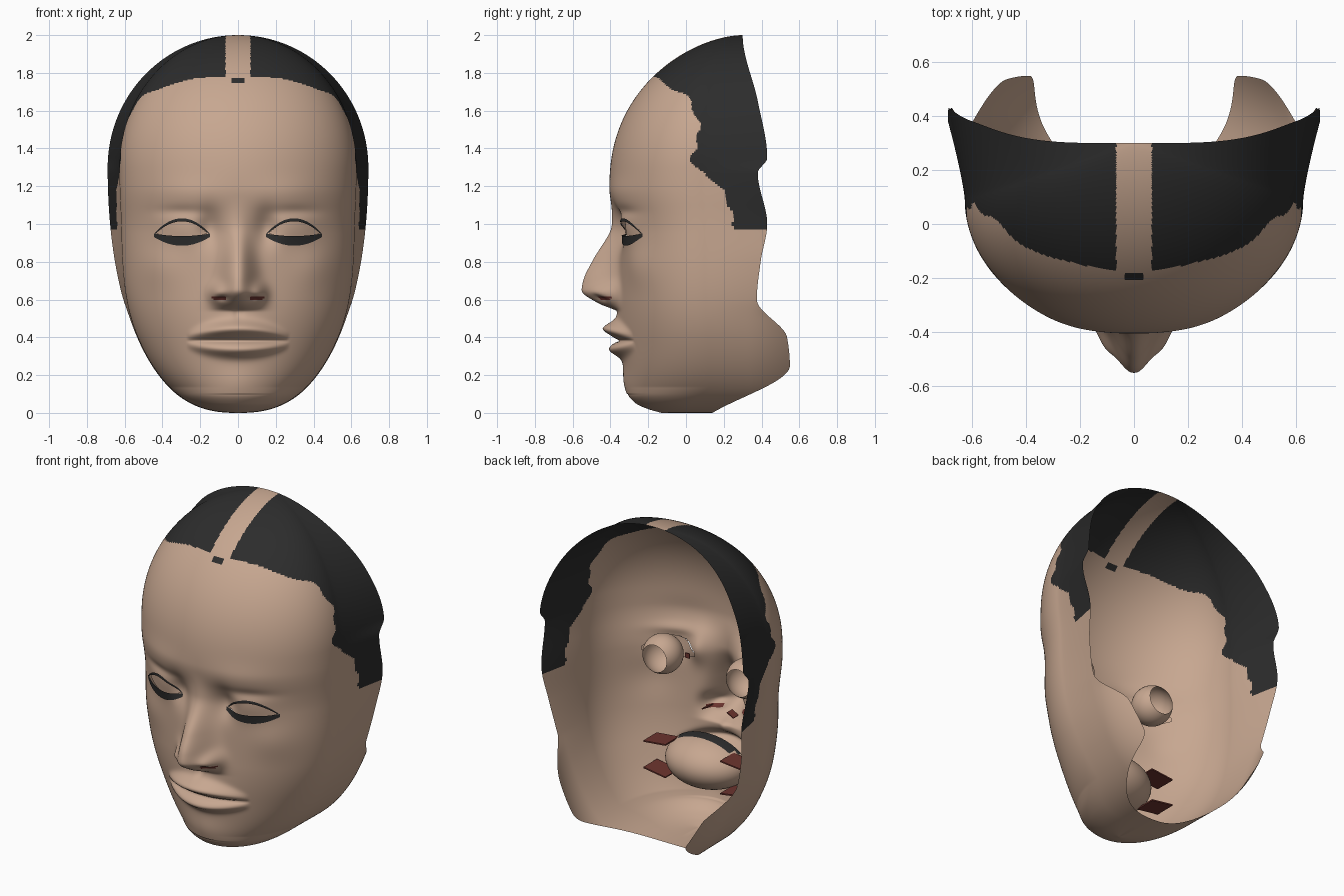
import bpy, bmesh, math
from functools import lru_cache
from mathutils import Matrix

if "Cube" in bpy.data.objects:
    bpy.data.objects.remove(bpy.data.objects["Cube"])


def material(name, rgb):
    m = bpy.data.materials.new(name)
    m.diffuse_color = (*rgb, 1)
    m.use_nodes = True
    m.node_tree.nodes["Principled BSDF"].inputs["Base Color"].default_value = m.diffuse_color
    return m


SKIN = material("skin tan", (0.57, 0.385, 0.28))
DARK = material("hair charcoal", (0.025, 0.025, 0.025))
RED = material("inner dark red", (0.15, 0.035, 0.028))

# Short profiles: (height z, value)
CHIN = ((0, -.13), (.02, -.2), (.05, -.265), (.1, -.307), (.35, -.335), (.6, -.36), (.95, -.365), (1.2, -.405))
BACK = ((0, .14), (.25, .55), (.4, .535), (.6, .375), (.8, .395), (1, .43), (1.27, .38), (1.35, .43),
        (1.65, .38), (2, .3))
NOSE = ((.54, 0), (.58, .1), (.65, .19), (.7, .182), (.8, .135), (1, .022), (1.15, 0))
HAIRLINE = ((1, .26), (1.2, .18), (1.33, .03), (1.5, .07), (1.68, 0), (1.71, -.08), (1.78, -.17), (1.84, -.3))


@lru_cache(maxsize=None)
def curve(p, z):
    """Smooth monotone interpolation of a profile."""
    if z <= p[0][0]:
        return p[0][1]
    if z >= p[-1][0]:
        return p[-1][1]
    s = [(b[1] - a[1]) / (b[0] - a[0]) for a, b in zip(p, p[1:])]
    i = max(k for k in range(len(s)) if p[k][0] <= z)

    def slope(k):
        if k == 0 or k == len(s):
            return 0 if k else s[0]
        a, b = s[k - 1], s[k]
        return 2 * a * b / (a + b) if a * b > 0 else 0
    h = p[i + 1][0] - p[i][0]
    t = (z - p[i][0]) / h
    return ((1 + 2 * t) * (1 - t) ** 2 * p[i][1] + t * (1 - t) ** 2 * h * slope(i)
            + t * t * (3 - 2 * t) * p[i + 1][1] + t * t * (t - 1) * h * slope(i + 1))


def arch(t, p, q):
    return max(0, 1 - max(0, t) ** p) ** (1 / q)


def ramp(z, a, b):
    t = min(1, max(0, (z - a) / (b - a)))
    return t * t * (3 - 2 * t)


def width(z):
    """Half width at the back edge."""
    return .69 * (arch((z - 1.3) / .7, 2, 2) if z > 1.3 else arch(1 - z / 1.3, 2.1, 2.5))


def cheek_width(z):
    """Half width where the face turns into the side."""
    return width(z) * (.985 - .075 * ramp(z, .4, 1.1))


def midline(z):
    return .295 - .7 * arch((z - 1.2) / .8, 2.2, 1.7) if z > 1.2 else curve(CHIN, z)


def side_start(z):
    f = midline(z)
    b = min(.42 - .12 * max(0, (z - 1.2) / .8) ** 2, curve(BACK, z) if z < .5 else 1)
    return f + .6 * (b - f)


def bump(x, z, cx, cz, rx, rz):
    return math.exp(-((x - cx) / rx) ** 2 - ((z - cz) / rz) ** 2)


def face_y(x, z):
    """Depth of the face surface: rounded section plus facial features."""
    x = abs(x)
    w, f, c = cheek_width(z), midline(z), side_start(z)
    y = c - (c - f) * arch(min(1, x / w) if w > 1e-6 else 0, 2, 2)
    if not .1 < z < 1.5:
        return y
    d = curve(NOSE, z) * math.exp(-(x / min(.1, .16 - .1 * z)) ** 2.2)
    d += .055 * bump(x, z, .11, .635, .042, .05)        # nostril wings
    d -= .025 * bump(x, z, .085, .608, .03, .014)       # nostril dents
    lip = max(0, 1 - (x / .27) ** 2)
    d += lip * .075 * bump(0, z, 0, .405 + .04 * lip, 1, .018 + .022 * lip)     # upper lip
    d += lip * .06 * bump(0, z, 0, .36 - .025 * lip, 1, .018 + .02 * lip)       # lower lip
    d -= .025 * lip ** .6 * bump(0, z, 0, .382, 1, .009)                        # mouth line
    d += .02 * bump(x, z, 0, .42, .2, .14)              # fullness around the mouth
    d -= .012 * bump(x, z, 0, .53, .022, .035)          # philtrum
    d += .012 * bump(x, z, 0, .16, .13, .08)            # chin
    d -= .045 * bump(x, z, .15, .98, .06, .09)          # eye hollows
    d += .018 * bump(x, z, .3, .98, .13, .08)           # lids
    d -= .012 * bump(x, z, .3, 1.065, .12, .03)         # lid crease
    d += .012 * bump(x, z, .27, 1.16, .18, .08)         # brows
    d += .018 * bump(x, z, .42, .78, .12, .12)          # cheekbones
    return y - d


# Eye opening outline
EX, EW, EZ = .297, .137, .95


def lid(x, rise):
    return EZ + rise * max(0, 1 - ((abs(x) - EX) / EW) ** 2)


def finish(bm, name, mats, smooth=True):
    me = bpy.data.meshes.new(name)
    bm.normal_update()
    bm.to_mesh(me)
    bm.free()
    for m in mats:
        me.materials.append(m)
    for p in me.polygons:
        p.use_smooth = smooth
    ob = bpy.data.objects.new(name, me)
    bpy.context.collection.objects.link(ob)


def grid(bm, rows):
    vs = [[bm.verts.new(p) for p in r] for r in rows]
    for a, b in zip(vs, vs[1:]):
        for k in range(len(a) - 1):
            bm.faces.new((a[k], a[k + 1], b[k + 1], b[k]))


# Head shell: horizontal sections, open at the back
def section(z, cols=220, split=.78):
    w, w0, c, b = width(z), cheek_width(z), side_start(z), curve(BACK, z)
    out = []
    for k in range(cols + 1):
        s = 2 * k / cols - 1
        a, sg = abs(s), (1 if s >= 0 else -1)
        if a <= split:
            x = w0 * math.sin(a / split * math.pi / 2)
            y = face_y(x, z)
        else:
            t = (a - split) / (1 - split)
            x, y = w0 + (w - w0) * t ** 1.25, c + (b - c) * t
        x -= min(x, (1 - ramp(z, .5, .65)) * .07 * (max(0, y - .33) / .22) ** 2)    # neck turns inward
        out.append((sg * x, y, z))
    return out


bm = bmesh.new()
ROWS = 310
grid(bm, [section(1 - math.cos(math.pi * i / ROWS)) for i in range(ROWS + 1)])
bmesh.ops.remove_doubles(bm, verts=bm.verts, dist=1e-5)
holes = []
for f in bm.faces:
    x, y, z = f.calc_center_median()
    ax = abs(x)
    if y < 0 and abs(ax - EX) < EW and lid(x, -.03) < z < lid(x, .07):
        holes.append(f)
    ragged = .012 * math.sin(55 * z + 20 * ax)
    if z > .97 and ax > .066 and y > curve(HAIRLINE, z) + ragged:
        f.material_index = 1                            # hair either side of the parting
    if ax < .036 and -.205 < y < -.18 and z > 1.7:
        f.material_index = 1                            # small tuft below the parting
    if y < -.3 and ((ax - .1) / .038) ** 2 + ((z - .607) / .011) ** 2 < 1:
        f.material_index = 2                            # nostrils
bmesh.ops.delete(bm, geom=holes, context="FACES")
finish(bm, "head_shell", [SKIN, DARK, RED])


# Thin eyelid bands that follow the face
def lid_band(name, side, low, high, grow, mat, depth=-.005):
    bm = bmesh.new()
    rows = [[], [], [], []]
    for k in range(41):
        t = k / 20 - 1
        x = EX + (EW + grow) * t
        lo, hi = (EZ + e[0] + e[1] * (1 - t * t) for e in (low, high))
        for j in range(4):
            z = lo + (hi - lo) * j / 3
            rows[j].append((side * x, face_y(x, z) + depth, z))
    grid(bm, rows)
    finish(bm, name, [mat])


def half_ball(name, centre, size, keep, dark):
    """Hollow ball with its pole to the front, partly cut away."""
    bm = bmesh.new()
    bmesh.ops.create_uvsphere(bm, u_segments=40, v_segments=32, radius=1,
                              matrix=Matrix.Translation(centre) @ Matrix.Diagonal((*size, 1))
                              @ Matrix.Rotation(math.pi / 2, 4, "X"))
    for f in bm.faces:
        f.material_index = int(dark(f.calc_center_median()))
    cut = [f for f in bm.faces if not keep(f.calc_center_median())]
    bmesh.ops.delete(bm, geom=cut, context="FACES")
    finish(bm, name, [SKIN, DARK])


def scrap(name, centre, size, tilt):
    bm = bmesh.new()
    bmesh.ops.create_cube(bm, size=1, matrix=Matrix.Translation(centre)
                          @ Matrix.Rotation(tilt, 4, "Y") @ Matrix.Diagonal((*size, 1)))
    finish(bm, name, [RED], False)


for side, tag in ((1, "right"), (-1, "left")):
    lid_band("lower_lid_liner_" + tag, side, (-.018, -.047), (0, -.014), .012, DARK)
    lid_band("upper_lash_" + tag, side, (-.004, .068), (.004, .076), .006, DARK)
    lid_band("eye_corner_skin_" + tag, side, (-.012, -.03), (.012, .07), .012, SKIN, .02)
    ex = side * .283
    half_ball("eyeball_" + tag, (ex, -.182, .968), (.115, .115, .115), lambda c: c.y < -.1,
              lambda c: math.hypot(c.x - ex, c.z - .968) < .074 and c.y < -.182)
    # Red scraps of inner lining at the mouth corners, nostrils and tear ducts
    for z, tilt in ((.47, .1), (.29, -.15)):
        scrap("mouth_lining_" + tag, (side * .26, -.13, z), (.15, .13, .008), side * tilt)
    scrap("nostril_lining_" + tag, (side * .085, -.33, .64), (.05, .05, .006), side * .5)
    scrap("tear_duct_" + tag, (side * .178, -.27, .95), (.03, .006, .03), 0)

# Mouth bag behind the lips, open to the front
half_ball("mouth_bag", (0, -.23, .38), (.26, .22, .155), lambda c: c.y > -.23,
          lambda c: c.y < -.17 and c.z > .48)
